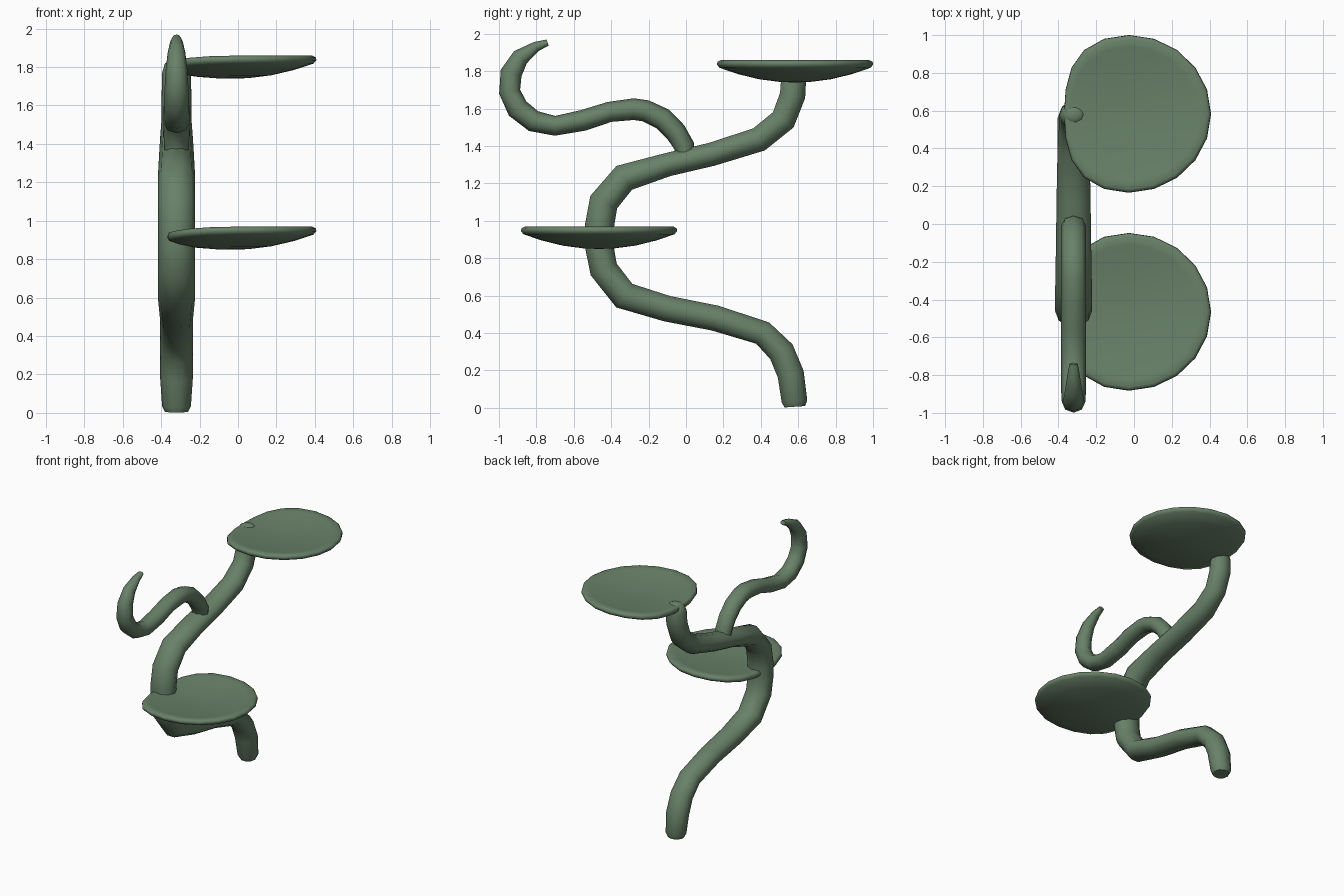
import bpy, bmesh, math
from mathutils import Vector

STEM_X = -0.32
green = bpy.data.materials.new("green")
green.diffuse_color = (0.14, 0.22, 0.14, 1)


def finish(name, bm):
    bmesh.ops.recalc_face_normals(bm, faces=bm.faces)
    me = bpy.data.meshes.new(name)
    bm.to_mesh(me)
    bm.free()
    me.materials.append(green)
    ob = bpy.data.objects.new(name, me)
    bpy.context.collection.objects.link(ob)
    bpy.ops.object.select_all(action='DESELECT')
    ob.select_set(True)
    bpy.context.view_layer.objects.active = ob
    bpy.ops.object.shade_smooth_by_angle(angle=math.radians(60))


def loft(bm, rings):
    n = len(rings[0])
    for a, b in zip(rings, rings[1:]):
        for i in range(n):
            j = (i + 1) % n
            bm.faces.new((a[i], a[j], b[j], b[i]))


def tube(name, path, sides=10):
    """path rows: y, z, half width in x, half thickness in the yz plane"""
    bm = bmesh.new()
    pts = [Vector((0, p[0], p[1])) for p in path]
    rings = []
    for k, (y, z, w, t) in enumerate(path):
        d = Vector()
        if k > 0:
            d += (pts[k] - pts[k - 1]).normalized()
        if k < len(pts) - 1:
            d += (pts[k + 1] - pts[k]).normalized()
        d.normalize()
        side = Vector((0, -d.z, d.y))
        rings.append([bm.verts.new(pts[k] + side * t * math.sin(a)
                                   + Vector((STEM_X + w * math.cos(a), 0, 0)))
                      for a in (2 * math.pi * i / sides for i in range(sides))])
    loft(bm, rings)
    bm.faces.new(rings[0])
    bm.faces.new(rings[-1])
    finish(name, bm)


def dish(name, cy, z0, sides=20):
    """Shallow round dish, squashed and drooping on the stem side"""
    R = 0.435
    profile = [(0.10, 0.083), (0.25, 0.095), (0.37, 0.112), (0.415, 0.119),
               (0.432, 0.11), (0.435, 0.095), (0.42, 0.078), (0.32, 0.045),
               (0.20, 0.017), (0.08, 0.002)]
    bm = bmesh.new()

    def vert(r, z, a):
        x, y = r * math.cos(a), r * math.sin(a) * 0.96
        t = max(0, -x / R)
        return bm.verts.new((-0.027 + x * (1 - 0.21 * t * t), cy + y,
                             z0 + z - 0.035 * t * t))
    rings = [[vert(r, z, 2 * math.pi * i / sides) for i in range(sides)]
             for r, z in profile]
    loft(bm, rings)
    for ring, z in ((rings[0], 0.08), (rings[-1], 0.0)):
        c = vert(0, z, 0)
        for i in range(sides):
            bm.faces.new((c, ring[i], ring[(i + 1) % sides]))
    finish(name, bm)


# main winding stem
tube("stem", [
    (0.582, 0.006, 0.06, 0.058), (0.58, 0.035, 0.075, 0.072),
    (0.56, 0.18, 0.085, 0.075), (0.51, 0.30, 0.085, 0.075),
    (0.41, 0.40, 0.085, 0.07), (0.155, 0.48, 0.085, 0.072),
    (-0.10, 0.53, 0.09, 0.073), (-0.33, 0.60, 0.097, 0.08),
    (-0.44, 0.74, 0.097, 0.08), (-0.463, 0.86, 0.097, 0.08),
    (-0.463, 0.97, 0.097, 0.082), (-0.44, 1.10, 0.097, 0.083),
    (-0.33, 1.23, 0.097, 0.08), (-0.10, 1.30, 0.093, 0.066),
    (0.135, 1.355, 0.09, 0.066), (0.39, 1.435, 0.085, 0.07),
    (0.52, 1.54, 0.077, 0.072), (0.57, 1.67, 0.077, 0.072),
    (0.576, 1.77, 0.075, 0.07), (0.58, 1.82, 0.06, 0.05),
    (0.58, 1.835, 0.03, 0.025)])

# curling side branch
tube("branch", [
    (0.0, 1.33, 0.06, 0.05), (-0.01, 1.40, 0.066, 0.055),
    (-0.055, 1.475, 0.067, 0.058), (-0.125, 1.545, 0.067, 0.06),
    (-0.215, 1.588, 0.067, 0.058), (-0.28, 1.597, 0.067, 0.058),
    (-0.41, 1.582, 0.067, 0.054), (-0.55, 1.537, 0.067, 0.056),
    (-0.70, 1.508, 0.067, 0.053), (-0.815, 1.533, 0.067, 0.058),
    (-0.90, 1.60, 0.065, 0.06), (-0.943, 1.69, 0.062, 0.057),
    (-0.935, 1.79, 0.056, 0.058), (-0.885, 1.875, 0.046, 0.047),
    (-0.80, 1.932, 0.033, 0.027), (-0.74, 1.953, 0.022, 0.017)], 8)

# two dishes
dish("lower_dish", -0.465, 0.85)
dish("upper_dish", 0.583, 1.74)
